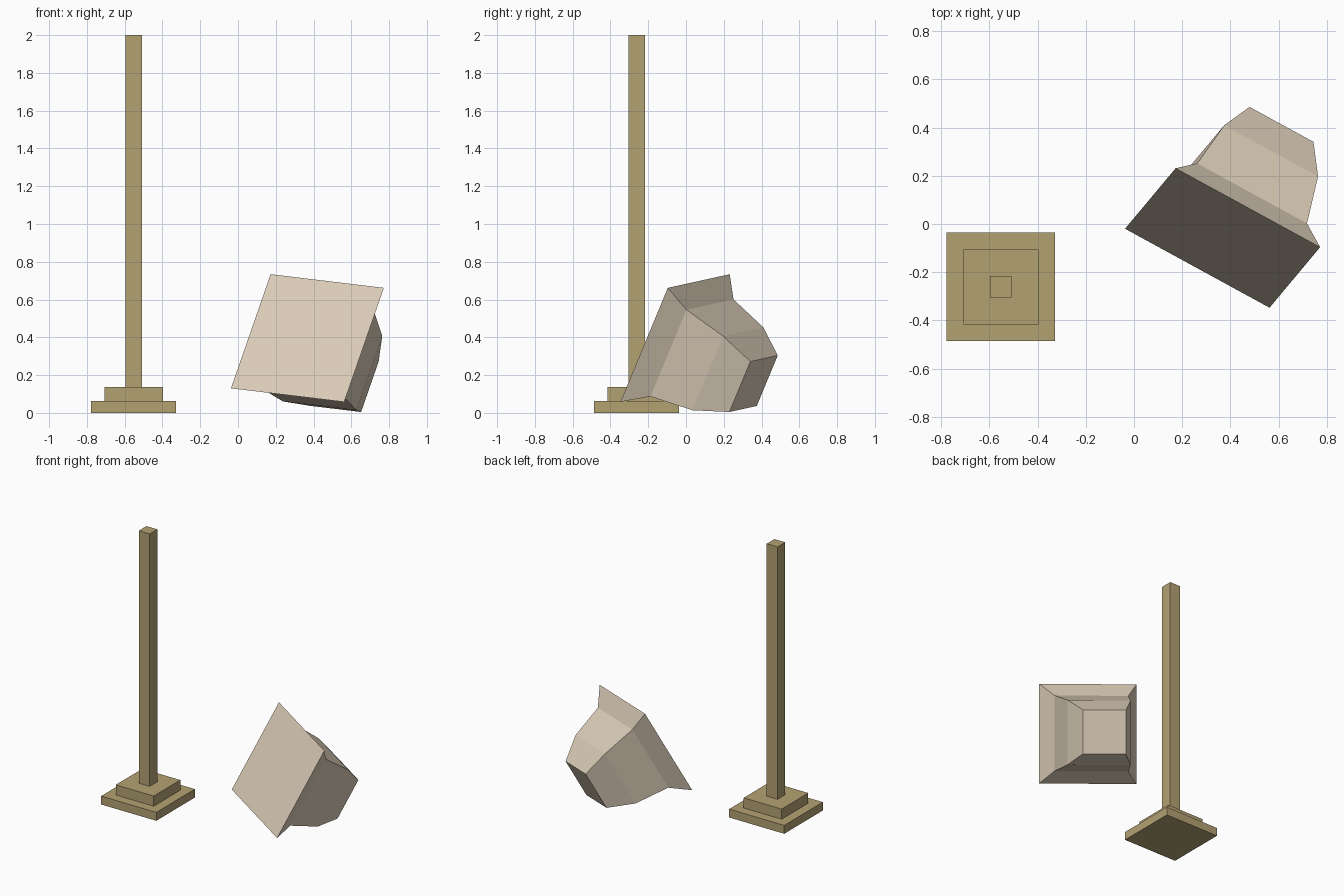
import bpy, bmesh
from mathutils import Matrix, Vector

if "Cube" in bpy.data.objects:
    bpy.data.objects.remove(bpy.data.objects["Cube"])


def material(name, color):
    m = bpy.data.materials.new(name)
    m.diffuse_color = (*color, 1)
    m.use_nodes = True
    m.node_tree.nodes["Principled BSDF"].inputs["Base Color"].default_value = m.diffuse_color
    return m


def square_loft(name, rings, mat, matrix):
    """Closed solid through square rings given as (half_width, height)."""
    bm = bmesh.new()
    loops = [[bm.verts.new((sx * h, sy * h, z))
              for sx, sy in ((-1, -1), (1, -1), (1, 1), (-1, 1))]
             for h, z in rings]
    for low, high in zip(loops, loops[1:]):
        for i in range(4):
            j = (i + 1) % 4
            bm.faces.new((low[i], low[j], high[j], high[i]))
    bm.faces.new(loops[0][::-1])
    bm.faces.new(loops[-1])
    bmesh.ops.recalc_face_normals(bm, faces=bm.faces)
    mesh = bpy.data.meshes.new(name)
    bm.to_mesh(mesh)
    bm.free()
    mesh.materials.append(mat)
    ob = bpy.data.objects.new(name, mesh)
    ob.matrix_world = matrix
    bpy.context.collection.objects.link(ob)
    return ob


wood = material("post_tan", (0.45, 0.36, 0.17))
shade_mat = material("shade_cream", (0.71, 0.61, 0.48))

# Upright post on a two-step square base
place = Matrix.Translation((-0.552, -0.261, 0))
for name, half, z0, z1 in (("base_lower_step", 0.225, 0.0, 0.062),
                           ("base_upper_step", 0.155, 0.062, 0.137),
                           ("post", 0.0445, 0.137, 2.0)):
    square_loft(name, [(half, z0), (half, z1)], wood, place)

# Flared square cap lying tilted on the ground, its wide face to the front
across = Vector((0.873, -0.477, -0.105)).normalized()
up = Vector((0.304, 0.366, 0.879))
up = (up - across * up.dot(across)).normalized()
axis = up.cross(across)
tilt = Matrix((up, across, axis)).transposed().to_4x4()
square_loft("fallen_cap",
            [(0.3435, 0.0), (0.261, 0.112), (0.223, 0.35), (0.152, 0.52)],
            shade_mat, Matrix.Translation((0.3675, -0.058, 0.396)) @ tilt)
